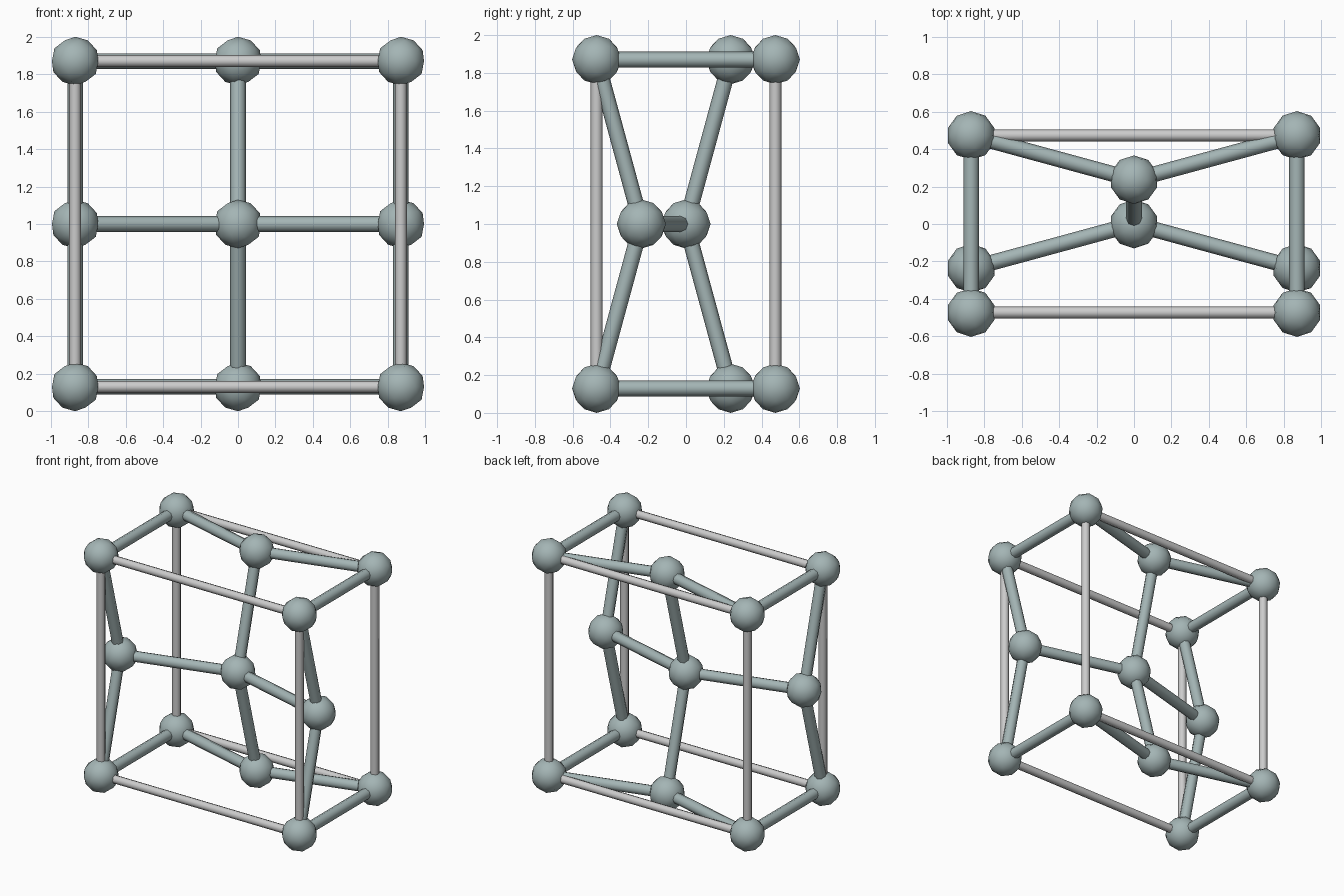
import bpy
from math import radians
from mathutils import Vector

if "Cube" in bpy.data.objects:
    bpy.data.objects.remove(bpy.data.objects["Cube"])

X, Y, LOW, MID, TOP = 0.87, 0.473, 0.13, 1.0, 1.87

atom_mat = bpy.data.materials.new("grey_green")
atom_mat.diffuse_color = (0.37, 0.46, 0.46, 1)
atom_mat.use_nodes = True
atom_mat.node_tree.nodes["Principled BSDF"].inputs["Base Color"].default_value = atom_mat.diffuse_color


def finish(name, mat=None):
    ob = bpy.context.object
    ob.name = name
    bpy.ops.object.shade_smooth_by_angle(angle=radians(60))
    if mat:
        ob.data.materials.append(mat)


def atom(name, p):
    bpy.ops.mesh.primitive_ico_sphere_add(subdivisions=2, radius=0.13, location=p)
    finish(name, atom_mat)


def rod(name, a, b, radius, mat=None):
    a, b = Vector(a), Vector(b)
    d = b - a
    bpy.ops.mesh.primitive_cylinder_add(
        vertices=8, radius=radius, depth=d.length, location=(a + b) / 2,
        rotation=d.to_track_quat('Z', 'Y').to_euler())
    finish(name, mat)


def bond(a, b):
    rod("bond", a, b, 0.042, atom_mat)


def edge(a, b):
    rod("cell_edge", a, b, 0.032)


center = (0, 0, MID)
atom("center_atom", center)

# Top and bottom layers: corners, inner atom and their bonds
for z in (LOW, TOP):
    inner = (0, Y / 2, z)
    atom("layer_atom", inner)
    bond(inner, center)
    for x in (-X, X):
        for y in (-Y, Y):
            atom("corner_atom", (x, y, z))
        bond((x, -Y, z), (x, Y, z))
        bond((x, Y, z), inner)

# Side atoms at mid height
for x in (-X, X):
    side = (x, -Y / 2, MID)
    atom("side_atom", side)
    bond(side, center)
    for z in (LOW, TOP):
        bond(side, (x, -Y, z))

# Thin grey unit cell frame
for y in (-Y, Y):
    for z in (LOW, TOP):
        edge((-X, y, z), (X, y, z))
    for x in (-X, X):
        edge((x, y, LOW), (x, y, TOP))
